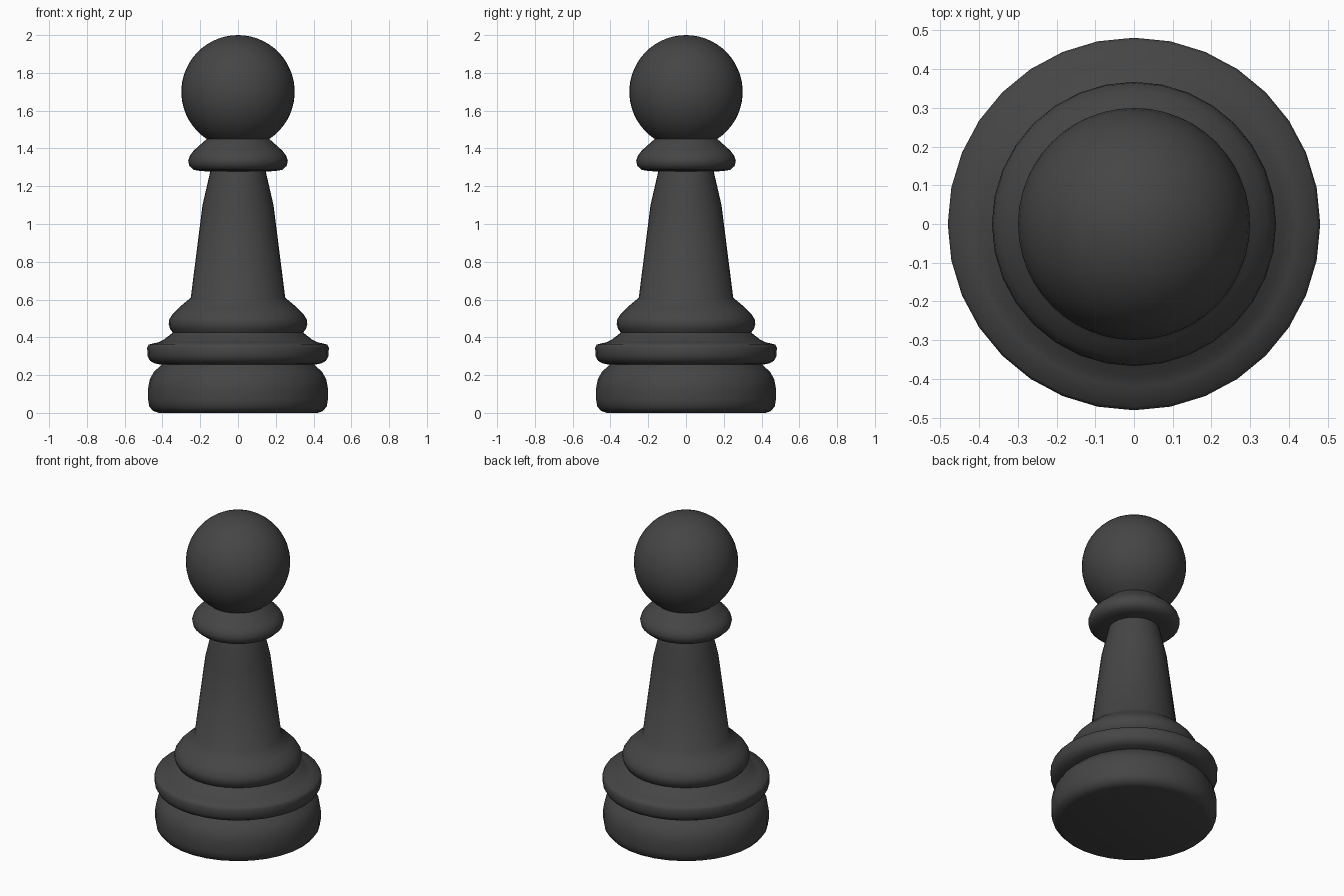
import bpy, bmesh, math
from mathutils import Matrix, Vector

cube = bpy.data.objects.get("Cube")
if cube:
    bpy.data.objects.remove(cube, do_unlink=True)

# Single dark finish
mat = bpy.data.materials.new("charcoal")
mat.use_nodes = True
colour = (0.06, 0.06, 0.06, 1)
mat.diffuse_color = colour
mat.node_tree.nodes["Principled BSDF"].inputs["Base Color"].default_value = colour


def turn(name, profile, sides=32, sharp=60):
    """Turn a (radius, height) profile, listed bottom to top, around z."""
    bm = bmesh.new()
    rings = []
    for k in range(sides):
        spin = Matrix.Rotation(math.tau * k / sides, 3, "Z")
        rings.append([bm.verts.new(spin @ Vector((r, 0, z))) for r, z in profile])
    for k in range(sides):
        a, b = rings[k], rings[(k + 1) % sides]
        for i in range(len(profile) - 1):
            bm.faces.new((a[i], b[i], b[i + 1], a[i + 1]))
    bmesh.ops.remove_doubles(bm, verts=bm.verts, dist=1e-5)
    mesh = bpy.data.meshes.new(name)
    bm.to_mesh(mesh)
    bm.free()
    mesh.materials.append(mat)
    obj = bpy.data.objects.new(name, mesh)
    bpy.context.collection.objects.link(obj)
    bpy.ops.object.select_all(action="DESELECT")
    obj.select_set(True)
    bpy.context.view_layer.objects.active = obj
    bpy.ops.object.shade_smooth_by_angle(angle=math.radians(sharp))
    return obj


# Foot with a flat underside
turn("foot", [(0, 0), (0.42, 0), (0.45, 0.01), (0.47, 0.035), (0.476, 0.07),
              (0.476, 0.13), (0.468, 0.175), (0.447, 0.215), (0.405, 0.255)])

# Wide ring above the foot
turn("base_ring", [(0.405, 0.255), (0.44, 0.262), (0.465, 0.275), (0.479, 0.3),
                   (0.481, 0.345), (0.473, 0.362), (0.42, 0.374), (0.39, 0.39),
                   (0.345, 0.425)])

# Flared skirt and tapering stem
turn("stem", [(0.345, 0.425), (0.36, 0.445), (0.367, 0.47), (0.364, 0.495),
              (0.345, 0.525), (0.31, 0.56), (0.25, 0.61), (0.188, 1.1),
              (0.147, 1.278)])

# Collar under the head
turn("collar", [(0.147, 1.278), (0.195, 1.28), (0.235, 1.287), (0.258, 1.308),
                (0.264, 1.335), (0.255, 1.362), (0.235, 1.388), (0.166, 1.45)])

# Round head, cut off where it meets the collar
start, steps = math.asin(-0.25 / 0.3), 22
arc = [start + (math.pi / 2 - start) * i / steps for i in range(steps + 1)]
turn("head", [(0.3 * math.cos(a), 1.7 + 0.3 * math.sin(a)) for a in arc], sides=48)
